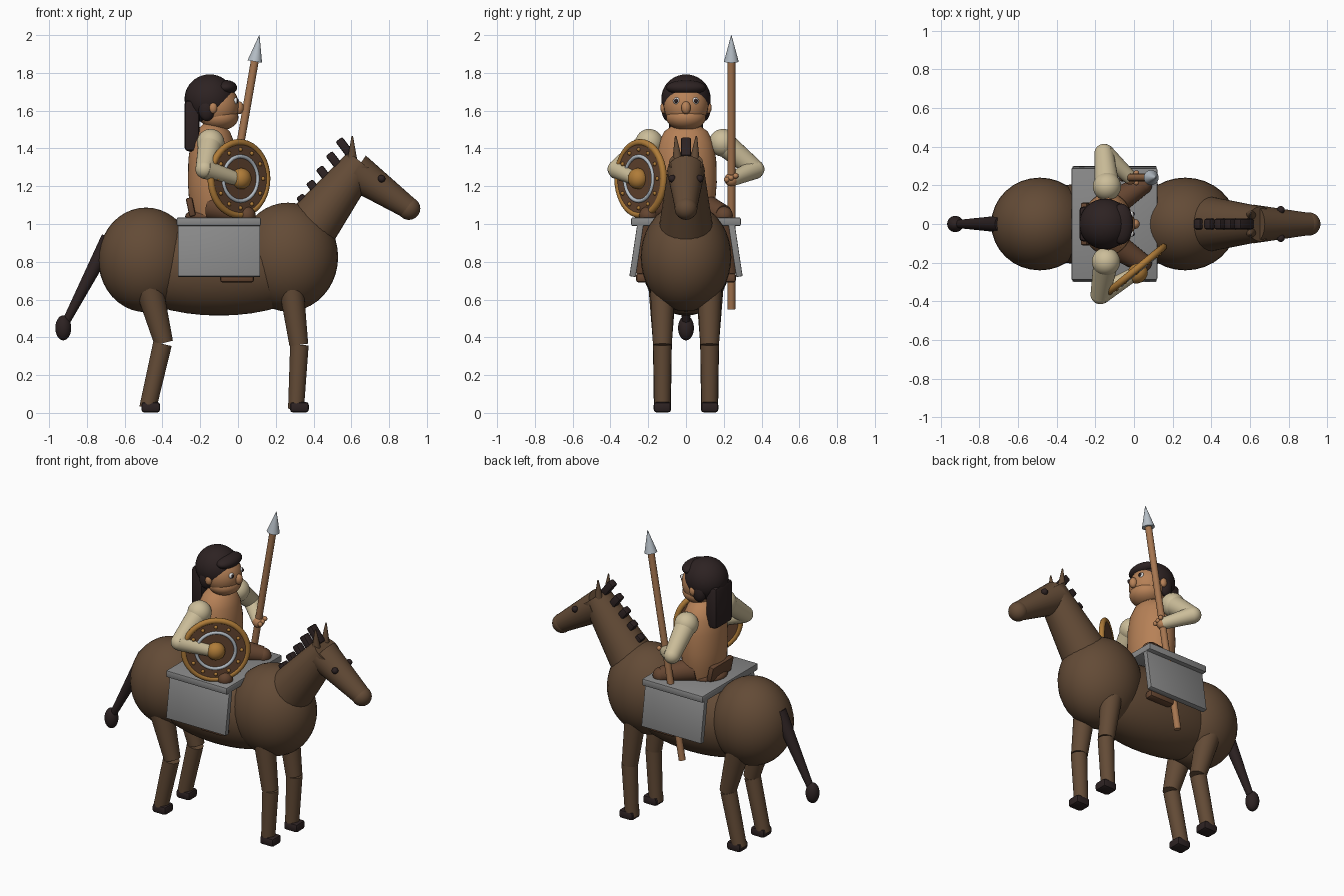
import bpy, bmesh, math
from mathutils import Matrix, Vector

if "Cube" in bpy.data.objects:
    bpy.data.objects.remove(bpy.data.objects["Cube"])


def material(name, rgb):
    m = bpy.data.materials.new(name)
    m.use_nodes = True
    m.diffuse_color = (*rgb, 1)
    m.node_tree.nodes["Principled BSDF"].inputs["Base Color"].default_value = (*rgb, 1)
    return m


HORSE = material("horse brown", (0.125, 0.07, 0.037))
DARK = material("dark hair", (0.026, 0.016, 0.016))
SKIN = material("skin", (0.47, 0.22, 0.095))
CREAM = material("cream cloth", (0.6, 0.51, 0.32))
GREY = material("grey cloth", (0.25, 0.25, 0.25))
STEEL = material("steel", (0.46, 0.51, 0.56))
WOOD = material("wood", (0.38, 0.18, 0.08))
BRASS = material("brass", (0.43, 0.2, 0.04))
LEATHER = material("leather", (0.13, 0.06, 0.03))
WHITE = material("eye white", (0.8, 0.8, 0.8))


def finish(bm, name, mat, matrix):
    bm.transform(matrix)
    mesh = bpy.data.meshes.new(name)
    bm.to_mesh(mesh)
    bm.free()
    ob = bpy.data.objects.new(name, mesh)
    bpy.context.collection.objects.link(ob)
    mesh.materials.append(mat)
    bpy.ops.object.select_all(action="DESELECT")
    ob.select_set(True)
    bpy.context.view_layer.objects.active = ob
    bpy.ops.object.shade_smooth_by_angle(angle=math.radians(35))
    return ob


def ball(name, mat, loc, radii, frame=Matrix()):
    if not isinstance(radii, tuple):
        radii = (radii,) * 3
    bm = bmesh.new()
    bmesh.ops.create_uvsphere(bm, u_segments=32, v_segments=20, radius=1)
    return finish(bm, name, mat, frame @ Matrix.Translation(loc) @ Matrix.Diagonal((*radii, 1)))


def rod(name, mat, a, b, r1, r2, frame=Matrix()):
    a, b = Vector(a), Vector(b)
    bm = bmesh.new()
    bmesh.ops.create_cone(bm, cap_ends=True, segments=28, radius1=r1, radius2=r2,
                          depth=(b - a).length)
    turn = (b - a).to_track_quat("Z", "Y").to_matrix().to_4x4()
    return finish(bm, name, mat, frame @ Matrix.Translation((a + b) / 2) @ turn)


def box(name, mat, loc, size, bevel=0.01, angle=0, axis="Y"):
    bm = bmesh.new()
    bmesh.ops.create_cube(bm, size=1)
    bmesh.ops.scale(bm, vec=size, verts=bm.verts)
    bmesh.ops.bevel(bm, geom=bm.edges[:], offset=bevel, segments=2, affect="EDGES", profile=0.5)
    return finish(bm, name, mat, Matrix.Translation(loc) @ Matrix.Rotation(angle, 4, axis))


def lathe(name, mat, profile, frame, closed=False):
    bm = bmesh.new()
    vs = [bm.verts.new((r, 0, z)) for r, z in profile]
    es = [bm.edges.new(p) for p in zip(vs, vs[1:])]
    if closed:
        es.append(bm.edges.new((vs[-1], vs[0])))
    bmesh.ops.spin(bm, geom=vs + es, cent=(0, 0, 0), axis=(0, 0, 1), angle=math.tau, steps=40)
    bmesh.ops.remove_doubles(bm, verts=bm.verts, dist=0.0001)
    bmesh.ops.recalc_face_normals(bm, faces=bm.faces)
    return finish(bm, name, mat, frame)


def ring(name, mat, major, minor, z, frame):
    turns = [math.tau * i / 12 for i in range(12)]
    lathe(name, mat, [(major + minor * math.cos(t), z + minor * math.sin(t)) for t in turns],
          frame, closed=True)


# Horse body, neck and head
ball("rump", HORSE, (-0.487, 0, 0.81), (0.252, 0.24, 0.277))
ball("chest", HORSE, (0.265, 0, 0.825), (0.265, 0.24, 0.288))
ball("barrel", HORSE, (-0.1, 0, 0.77), (0.56, 0.225, 0.255))
rod("neck", HORSE, (0.4, 0, 1.0), (0.655, 0, 1.325), 0.14, 0.09)
rod("horse_head", HORSE, (0.62, 0, 1.28), (0.91, 0, 1.08), 0.1, 0.057)
ball("muzzle", HORSE, (0.905, 0, 1.082), 0.06)

# Mane tufts stand square to the neck
for i in range(5):
    t = i / 4
    box(f"mane_tuft_{i}", DARK, (0.355 + 0.215 * t, 0, 1.11 + 0.29 * t),
        (0.045, 0.055, 0.1 + 0.02 * t), 0.01, -0.65)

# Tail
rod("tail", DARK, (-0.68, 0, 0.925), (-0.922, 0, 0.46), 0.045, 0.02)
ball("tail_tuft", DARK, (-0.925, 0, 0.45), (0.042, 0.042, 0.066))

for s, side in ((1, "left"), (-1, "right")):
    # Horse ears, eyes and legs
    rod(f"horse_ear_{side}", HORSE, (0.605, s * 0.045, 1.33), (0.605, s * 0.055, 1.465), 0.028, 0.004)
    ball(f"horse_eye_{side}", DARK, (0.76, s * 0.073, 1.24), 0.02)
    y = s * 0.125
    rod(f"front_upper_leg_{side}", HORSE, (0.28, y, 0.68), (0.322, y, 0.36), 0.066, 0.05)
    rod(f"front_lower_leg_{side}", HORSE, (0.325, y, 0.36), (0.307, y, 0.02), 0.049, 0.042)
    box(f"front_hoof_{side}", DARK, (0.325, y, 0.03), (0.1, 0.092, 0.056), 0.016)
    rod(f"back_upper_leg_{side}", HORSE, (-0.475, y, 0.68), (-0.393, y, 0.37), 0.075, 0.05)
    rod(f"back_lower_leg_{side}", HORSE, (-0.4, y, 0.365), (-0.478, y, 0.025), 0.05, 0.045)
    box(f"back_hoof_{side}", DARK, (-0.462, y, 0.03), (0.1, 0.092, 0.056), 0.016)

    # Cloth side panel
    box(f"cloth_panel_{side}", GREY, (-0.1, s * 0.262, 0.86), (0.435, 0.034, 0.28), 0.004, s * 0.15, "X")

    # Rider legs
    rod(f"thigh_{side}", LEATHER, (-0.13, s * 0.09, 1.09), (0.04, s * 0.2, 1.05), 0.075, 0.05)
    ball(f"knee_{side}", LEATHER, (0.045, s * 0.2, 1.045), 0.048)
    rod(f"shin_{side}", LEATHER, (0.045, s * 0.2, 1.04), (-0.03, s * 0.235, 0.74), 0.045, 0.035)
    box(f"shoe_{side}", LEATHER, (-0.005, s * 0.235, 0.715), (0.18, 0.06, 0.05), 0.015)

    # Rider face sides
    ball(f"ear_{side}", SKIN, (-0.132, s * 0.118, 1.615), (0.022, 0.018, 0.03))
    ball(f"sideburn_{side}", DARK, (-0.165, s * 0.095, 1.61), (0.045, 0.035, 0.065))
    ball(f"eye_{side}", WHITE, (-0.014, s * 0.05, 1.652), (0.014, 0.018, 0.018))
    ball(f"pupil_{side}", DARK, (-0.004, s * 0.052, 1.652), (0.008, 0.011, 0.012))

# Saddle cloth and saddle
box("cloth_top", GREY, (-0.102, 0, 1.012), (0.445, 0.58, 0.045), 0.008)
ball("saddle_seat", LEATHER, (-0.14, 0, 1.04), (0.14, 0.13, 0.05))
box("saddle_back", LEATHER, (-0.25, 0, 1.09), (0.035, 0.22, 0.1), 0.01, -0.2)

# Rider torso
lathe("torso", SKIN, [(0, 1.02), (0.13, 1.03), (0.155, 1.12), (0.163, 1.22), (0.16, 1.34),
                      (0.145, 1.43), (0.115, 1.49), (0.06, 1.53), (0, 1.54)],
      Matrix.Translation((-0.135, 0, 0)) @ Matrix.Diagonal((0.8, 1, 1, 1)))

# Rider head and hair
ball("head", SKIN, (-0.112, 0, 1.625), (0.117, 0.117, 0.122))
ball("jaw", SKIN, (-0.098, 0, 1.565), (0.1, 0.105, 0.07))
ball("nose", SKIN, (0.006, 0, 1.615), (0.024, 0.025, 0.034))
ball("hair", DARK, (-0.15, 0, 1.662), (0.133, 0.131, 0.13))
ball("fringe", DARK, (-0.065, 0, 1.722), (0.06, 0.105, 0.04))
box("hair_tail", DARK, (-0.243, 0, 1.52), (0.08, 0.18, 0.27), 0.02)

# Arms
for side, shoulder, elbow, hand in (
        ("left", (-0.14, 0.195, 1.43), (-0.155, 0.365, 1.29), (-0.02, 0.24, 1.235)),
        ("right", (-0.145, -0.195, 1.43), (-0.175, -0.365, 1.29), (-0.01, -0.265, 1.24))):
    ball(f"shoulder_{side}", CREAM, shoulder, 0.073)
    rod(f"upper_arm_{side}", CREAM, shoulder, elbow, 0.065, 0.05)
    ball(f"elbow_{side}", CREAM, elbow, 0.05)
    rod(f"forearm_{side}", CREAM, elbow, hand, 0.052, 0.036)
    ball(f"hand_{side}", SKIN, hand, 0.036)
for i in range(3):
    ball(f"finger_{i}", SKIN, (0.012, 0.215 + 0.024 * i, 1.235 + 0.01 * i), 0.015)

# Spear
rod("spear_shaft", WOOD, (-0.14, 0.24, 0.55), (0.09, 0.24, 1.87), 0.021, 0.021)
rod("spear_tip", STEEL, (0.089, 0.24, 1.86), (0.113, 0.24, 2.0), 0.039, 0.001)

# Round shield, built flat and then turned to face outward
facing = Vector((0.63, -0.77, 0)).to_track_quat("Z", "Y").to_matrix().to_4x4()
frame = Matrix.Translation((0.005, -0.24, 1.24)) @ facing
rod("shield_board", LEATHER, (0, 0, -0.012), (0, 0, 0.012), 0.195, 0.195, frame)
ring("shield_rim", BRASS, 0.192, 0.018, 0, frame)
ring("shield_band", STEEL, 0.118, 0.01, 0.012, frame)
ball("shield_boss", BRASS, (0, 0, 0.02), (0.056, 0.056, 0.05), frame)
for i in range(12):
    a = math.tau * i / 12
    ball(f"rivet_{i}", BRASS, (0.155 * math.cos(a), 0.155 * math.sin(a), 0.013), 0.011, frame)
